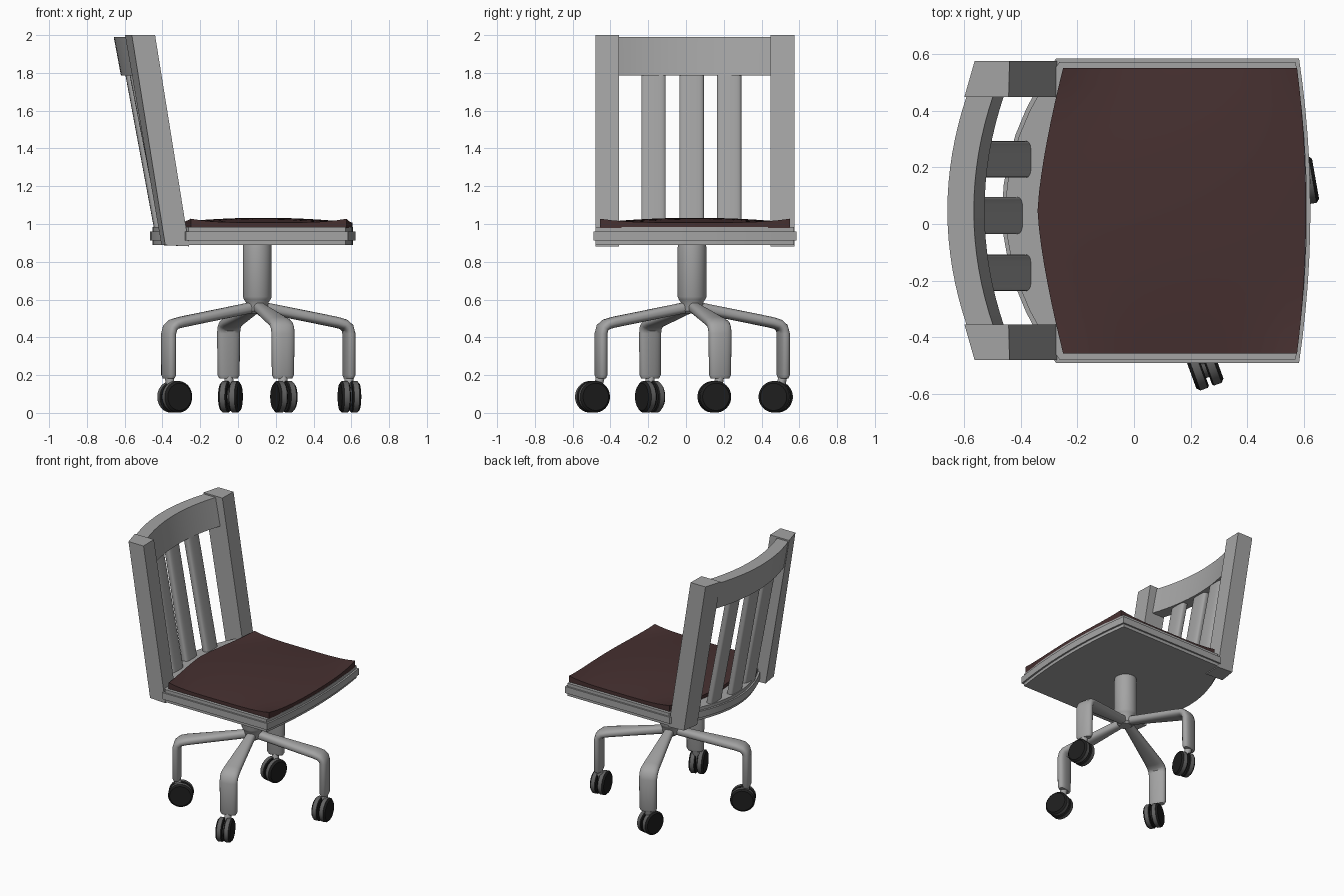
import bpy, bmesh, math
from mathutils import Vector

if "Cube" in bpy.data.objects:
    bpy.data.objects.remove(bpy.data.objects["Cube"])

YC = 0.047  # middle line of seat and back


def material(name, rgb):
    m = bpy.data.materials.new(name)
    m.diffuse_color = (*rgb, 1)
    m.use_nodes = True
    m.node_tree.nodes["Principled BSDF"].inputs["Base Color"].default_value = m.diffuse_color
    return m


GREY = material("frame grey", (0.37, 0.37, 0.37))
BROWN = material("cushion brown", (0.062, 0.030, 0.030))
BLACK = material("wheel black", (0.013, 0.013, 0.013))
TREAD = material("tread grey", (0.12, 0.12, 0.12))


def finish(name, bm, mats, smooth=True):
    bmesh.ops.recalc_face_normals(bm, faces=bm.faces)
    me = bpy.data.meshes.new(name)
    bm.to_mesh(me)
    bm.free()
    for m in mats:
        me.materials.append(m)
    ob = bpy.data.objects.new(name, me)
    bpy.context.collection.objects.link(ob)
    if smooth:
        bpy.ops.object.select_all(action='DESELECT')
        ob.select_set(True)
        bpy.context.view_layer.objects.active = ob
        bpy.ops.object.shade_smooth_by_angle(angle=math.radians(35))
    return ob


def loft(bm, rings):
    """Skin a list of closed rings and cap both ends."""
    vs = [[bm.verts.new(p) for p in r] for r in rings]
    n = len(vs[0])
    for a, b in zip(vs, vs[1:]):
        for i in range(n):
            j = (i + 1) % n
            bm.faces.new((a[i], a[j], b[j], b[i]))
    bm.faces.new(vs[0])
    bm.faces.new(vs[-1])


def oval(c, u, v, n=20, power=1.0):
    """Ring around c with half axes u and v; power < 1 squares it off."""
    pts = []
    for i in range(n):
        a = 2 * math.pi * (i + 0.5) / n
        s, t = math.cos(a), math.sin(a)
        pts.append(Vector(c) + Vector(u) * math.copysign(abs(s) ** power, s)
                   + Vector(v) * math.copysign(abs(t) ** power, t))
    return pts


# seat frame: curved front and back, moulding step around the edge
def seat_ring(z, inset):
    h, n = 0.537 - inset, 12
    ts = [-1 + 2 * i / n for i in range(n + 1)]
    front = [(0.622 - inset - 0.04 * t * t, YC + h * t, z) for t in ts]
    back = [(-0.465 + inset + 0.19 * t * t, YC + h * t, z) for t in reversed(ts)]
    return front + back


bm = bmesh.new()
loft(bm, [seat_ring(z, i) for z, i in
          [(0.89, 0.012), (0.912, 0.012), (0.912, 0), (0.96, 0), (0.96, 0.012), (0.983, 0.012)]])
finish("seat_frame", bm, [GREY])

# cushion: pillow top over a flat base
N = 16
bm = bmesh.new()
grid = []
for i in range(N + 1):
    row = []
    for j in range(N + 1):
        s, t = i / N, -1 + 2 * j / N
        x0, x1 = -0.34 + 0.09 * abs(t) ** 1.4, 0.607 - 0.032 * t * t
        u = 2 * s - 1
        z = 1.008 + 0.025 * (1 - u * u) * (1 - t * t) + 0.02 * (u * t) ** 4
        row.append(bm.verts.new((x0 + (x1 - x0) * s, YC + 0.503 * t, z)))
    grid.append(row)
for i in range(N):
    for j in range(N):
        bm.faces.new((grid[i][j], grid[i + 1][j], grid[i + 1][j + 1], grid[i][j + 1]))
rim = bmesh.ops.extrude_edge_only(bm, edges=[e for e in bm.edges if e.is_boundary])
for v in rim["geom"]:
    if isinstance(v, bmesh.types.BMVert):
        v.co.z = 0.98
finish("cushion", bm, [BROWN])

# back posts: leaning and slightly tapered
for side, label in ((-1, "right"), (1, "left")):
    o, i = YC + side * 0.527, YC + side * 0.401
    bm = bmesh.new()
    loft(bm, [[(-0.259, o, 0.882), (-0.259, i, 0.882), (-0.405, i, 0.888), (-0.385, o, 0.888)],
              [(-0.439, o, 2.0), (-0.442, i, 2.0), (-0.598, i, 2.0), (-0.562, o, 2.0)]])
    finish(label + "_back_post", bm, [GREY], False)

# curved top rail
bm = bmesh.new()
rings = []
for k in range(17):
    t = -1 + k / 8
    y, x = YC + 0.41 * t, -0.658 + 0.07 * t * t
    rings.append([(x, y, 1.99), (x + 0.093, y, 1.99),
                  (x + 0.131, y, 1.787), (x + 0.038, y, 1.787)])
loft(bm, rings)
finish("top_rail", bm, [GREY])

# back slats
for k, (y, xb, xt) in enumerate([(-0.172, -0.385, -0.553), (0.03, -0.415, -0.575),
                                 (0.228, -0.385, -0.553)]):
    bm = bmesh.new()
    loft(bm, [oval((xb, y, 0.96), (0.027, 0, 0), (0, 0.065, 0), 24, 0.55),
              oval((xt, y, 1.82), (0.027, 0, 0), (0, 0.065, 0), 24, 0.55)])
    finish("back_slat_%d" % (k + 1), bm, [GREY])

# column and hub
C = Vector((0.102, 0.032, 0))
bm = bmesh.new()
loft(bm, [oval(C + Vector((0, 0, z)), (r, 0, 0), (0, r, 0), 32) for z, r in
          [(0.525, 0.04), (0.54, 0.055), (0.585, 0.06), (0.60, 0.07), (0.615, 0.077),
           (0.87, 0.077), (0.892, 0.074)]])
finish("column", bm, [GREY])

# each leg: tip, wheel centre, wheel axis angle
LEGS = [((0.587, 0.18), (0.59, 0.15), 10),
        ((-0.05, 0.515), (-0.04, 0.475), -13),
        ((-0.367, -0.19), (-0.335, -0.19), -60),
        ((0.238, -0.45), (0.243, -0.495), 20)]
for k, (tip, wheel, angle) in enumerate(LEGS):
    tip = Vector((*tip, 0))
    d = tip - C
    L = d.length
    d.normalize()
    side = Vector((-d.y, d.x, 0))
    up = Vector((0, 0, 1))
    bm = bmesh.new()
    rings = []
    # radius, height, slope of section, half width
    for r, z, a, w in [(0, 0.565, 80, 0.03), (0.10, 0.545, 78, 0.035), (L - 0.07, 0.48, 78, 0.06),
                       (L - 0.03, 0.469, 62, 0.063), (L - 0.008, 0.45, 35, 0.063),
                       (L, 0.42, 0, 0.062), (L, 0.20, 0, 0.06), (L, 0.183, 0, 0.05)]:
        n = d * math.cos(math.radians(a)) + up * math.sin(math.radians(a))
        h = 0.029 if z > 0.19 else 0.022
        rings.append(oval(C + d * r + up * z, n * h, side * w, 20, 0.8))
    loft(bm, rings)
    finish("leg_%d" % (k + 1), bm, [GREY])

    # caster stem
    bm = bmesh.new()
    loft(bm, [oval(tip.lerp(Vector((*wheel, 0)), f) + up * z, (0.024, 0, 0), (0, 0.024, 0), 16)
              for z, f in [(0.09, 0.8), (0.15, 0.3), (0.2, 0)]])
    finish("caster_stem_%d" % (k + 1), bm, [GREY])

    # twin wheels: grey tread, black faces
    a = math.radians(angle)
    axis = Vector((math.cos(a), math.sin(a), 0))
    across = Vector((-axis.y, axis.x, 0))
    bm = bmesh.new()
    for s in (-1, 1):
        loft(bm, [oval(Vector((*wheel, 0.085)) + axis * s * off, across * r, up * r, 28)
                  for off, r in [(0.006, 0.078), (0.012, 0.084), (0.040, 0.084), (0.051, 0.072)]])
    loft(bm, [oval(Vector((*wheel, 0.085)) + axis * off, across * 0.05, up * 0.05, 20)
              for off in (-0.008, 0.008)])
    bm.normal_update()
    for f in bm.faces:
        f.material_index = 1 if abs(f.normal.dot(axis)) > 0.4 else 0
    finish("caster_wheels_%d" % (k + 1), bm, [TREAD, BLACK])
